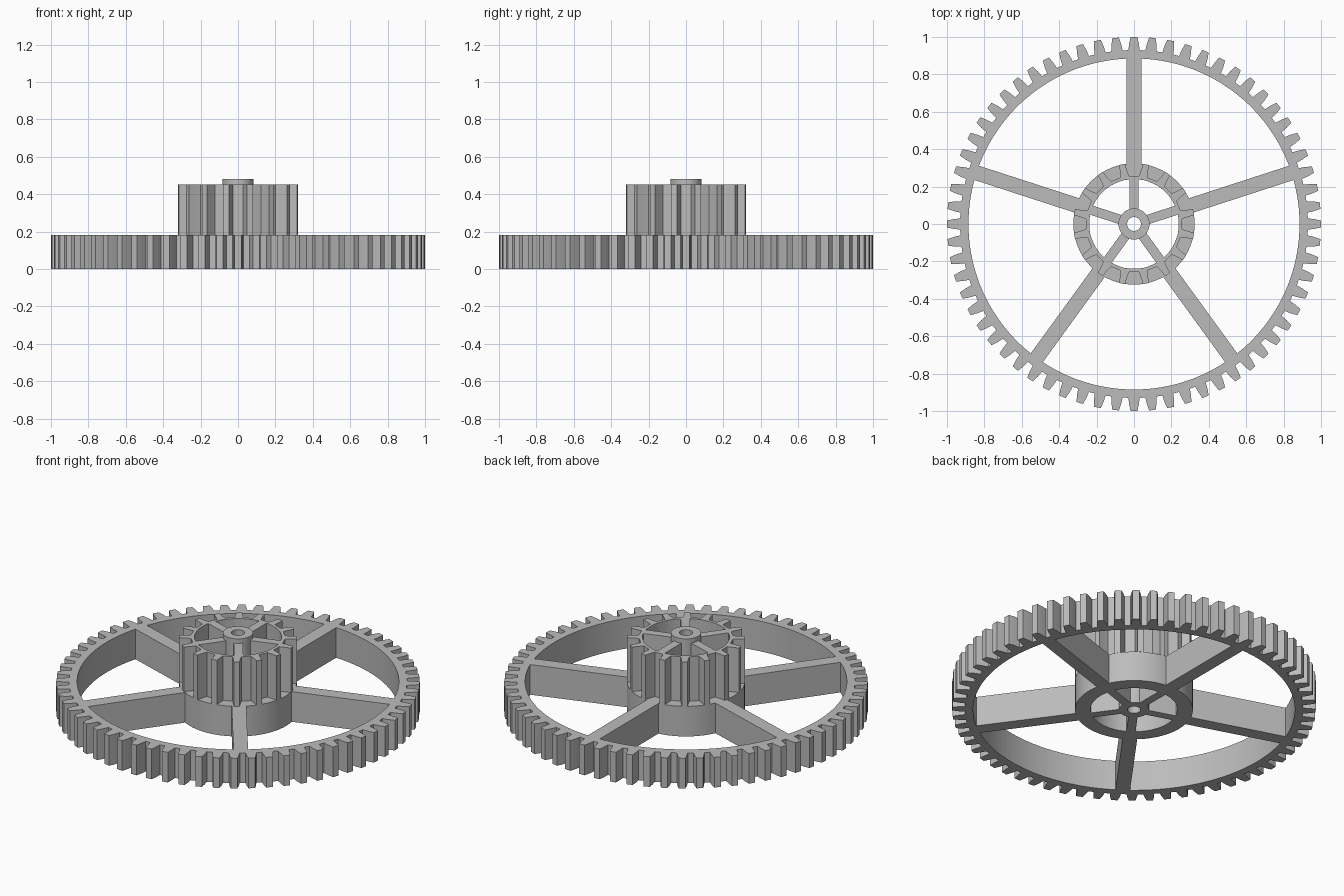
import bpy
import bmesh
from math import cos, sin, pi, tau

cube = bpy.data.objects.get("Cube")
if cube:
    bpy.data.objects.remove(cube, do_unlink=True)

# One plain grey for the whole gear
grey = bpy.data.materials.new("plain_grey")
grey.use_nodes = True
colour = (0.5, 0.5, 0.5, 1)
grey.diffuse_color = colour
grey.node_tree.nodes["Principled BSDF"].inputs["Base Color"].default_value = colour

WHEEL_TOP, PINION_TOP, AXLE_TOP = 0.183, 0.453, 0.48
SPOKES = 5


def finish(name, bm):
    """Turn a bmesh into a shaded, coloured object."""
    bmesh.ops.recalc_face_normals(bm, faces=bm.faces)
    mesh = bpy.data.meshes.new(name)
    bm.to_mesh(mesh)
    bm.free()
    mesh.materials.append(grey)
    obj = bpy.data.objects.new(name, mesh)
    bpy.context.collection.objects.link(obj)
    bpy.ops.object.select_all(action="DESELECT")
    obj.select_set(True)
    bpy.context.view_layer.objects.active = obj
    bpy.ops.object.shade_smooth_by_angle(angle=pi / 9)
    return obj


def circle(radius, count):
    return [(radius, tau * i / count) for i in range(count)]


def toothed(teeth, profile, phase):
    """Polar outline; profile lists (radius, half width) from root to tip."""
    outline = []
    for i in range(teeth):
        middle = tau * (i + phase) / teeth
        outline += [(r, middle - w / r) for r, w in profile]
        outline += [(r, middle + w / r) for r, w in reversed(profile)]
    return outline


def ring(name, outline, inner, bottom, top):
    """Extruded polar outline with a round hole."""
    bm = bmesh.new()
    loops = []
    for r, a in outline:
        corners = [(r, bottom), (r, top), (inner, top), (inner, bottom)]
        loops.append([bm.verts.new((q * cos(a), q * sin(a), z)) for q, z in corners])
    for here, after in zip(loops, loops[1:] + loops[:1]):
        for k in range(4):
            n = (k + 1) % 4
            bm.faces.new((here[k], after[k], after[n], here[n]))
    return finish(name, bm)


def spoke(name, angle, start, end, width, height):
    """Upright bar running outwards along the given angle."""
    bm = bmesh.new()
    bmesh.ops.create_cube(bm, size=1)
    for v in bm.verts:
        along = start + (v.co.x + 0.5) * (end - start)
        across = v.co.y * width
        v.co = (along * cos(angle) - across * sin(angle),
                along * sin(angle) + across * cos(angle),
                (v.co.z + 0.5) * height)
    return finish(name, bm)


# Large toothed rim
rim_tooth = [(0.93, 0.03), (0.965, 0.026), (1.0, 0.018)]
ring("toothed_rim", toothed(64, rim_tooth, 0), 0.885, 0, WHEEL_TOP)

# Hub collar, with the small gear standing on it
ring("hub_collar", circle(0.324, 64), 0.24, 0, WHEEL_TOP)
pinion_tooth = [(0.259, 0.02), (0.259, 0.019), (0.295, 0.0185), (0.325, 0.016)]
pinion_tooth = [(0.259, 0.024)] + pinion_tooth[2:]
ring("small_gear", toothed(16, pinion_tooth, 0.5), 0.24, WHEEL_TOP, PINION_TOP)

# Bored axle tube
ring("axle_tube", circle(0.083, 32), 0.037, 0, AXLE_TOP)

# Wheel spokes, and thinner webs inside the small gear
for i in range(SPOKES):
    direction = pi / 2 + tau * i / SPOKES
    spoke(f"wheel_spoke_{i + 1}", direction, 0.31, 0.895, 0.08, WHEEL_TOP)
    spoke(f"inner_web_{i + 1}", direction, 0.07, 0.25, 0.05, PINION_TOP)
